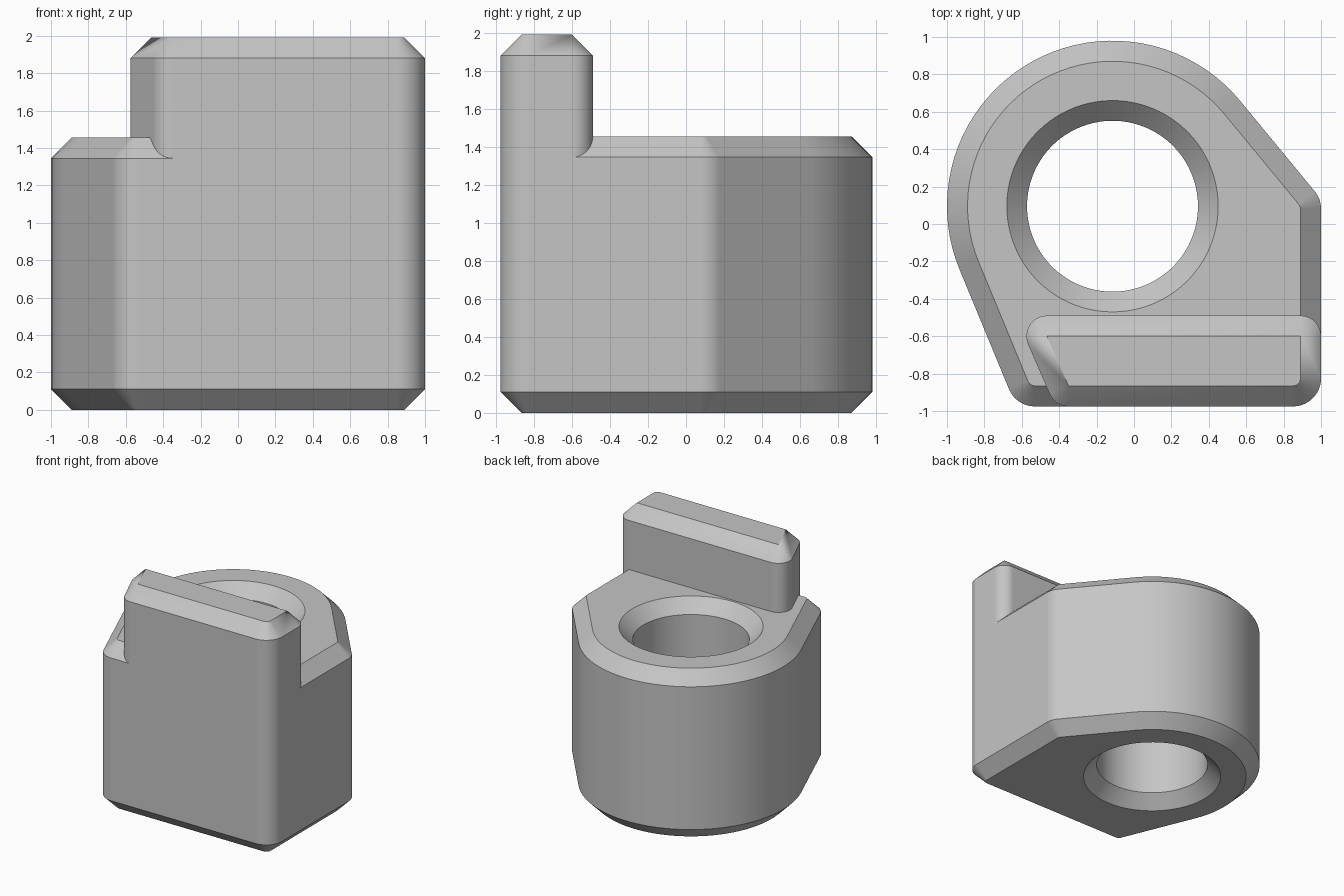
import bpy, bmesh
from math import acos, atan2, ceil, cos, sin, pi, radians
from mathutils import Vector

cube = bpy.data.objects.get("Cube")
if cube:
    bpy.data.objects.remove(cube, do_unlink=True)

CHAMFER = 0.11
BODY_TOP = 1.455
FIN_TOP = 1.99
BORE = Vector((-0.115, 0.095))
FRONT_RIGHT = (0.85, -0.825, 0.15)

grey = bpy.data.materials.new("light grey")
grey.use_nodes = True
grey.diffuse_color = (0.56, 0.56, 0.56, 1)
grey.node_tree.nodes["Principled BSDF"].inputs["Base Color"].default_value = grey.diffuse_color


def rounded_outline(discs):
    """Belt around discs (x, y, radius) listed counter-clockwise: (centre, radius, normal)."""
    count = len(discs)
    tangents = []
    for i, (x, y, r) in enumerate(discs):
        nx, ny, nr = discs[(i + 1) % count]
        step = Vector((nx - x, ny - y))
        tangents.append(atan2(step.y, step.x) - acos((r - nr) / step.length))
    outline = []
    for i, (x, y, r) in enumerate(discs):
        start = tangents[i - 1]
        sweep = (tangents[i] - start) % (2 * pi)
        parts = ceil(sweep / radians(4))
        for k in range(parts + 1):
            a = start + sweep * k / parts
            outline.append((Vector((x, y)), r, Vector((cos(a), sin(a)))))
    return outline


def inset_ring(outline, inset, z):
    return [(*(c + n * (r - inset)), z) for c, r, n in outline]


def bore_ring(outline, radius, z):
    return [(*(BORE + n * radius), z) for c, r, n in outline]


def loft(name, rings, closed):
    """Skin the rings; either join last to first, or cap both ends."""
    bm = bmesh.new()
    loops = [[bm.verts.new(p) for p in ring] for ring in rings]
    size = len(loops[0])
    pairs = list(zip(loops, loops[1:]))
    if closed:
        pairs.append((loops[-1], loops[0]))
    else:
        bm.faces.new(loops[0][::-1])
        bm.faces.new(loops[-1])
    for low, high in pairs:
        for i in range(size):
            j = (i + 1) % size
            bm.faces.new((low[i], low[j], high[j], high[i]))
    bmesh.ops.remove_doubles(bm, verts=bm.verts[:], dist=1e-5)
    bmesh.ops.recalc_face_normals(bm, faces=bm.faces[:])
    mesh = bpy.data.meshes.new(name)
    bm.to_mesh(mesh)
    bm.free()
    mesh.materials.append(grey)
    obj = bpy.data.objects.new(name, mesh)
    bpy.context.collection.objects.link(obj)
    return obj


# Body: chamfered outline with a countersunk through bore
body_line = rounded_outline([
    (-0.53, -0.825, 0.15), FRONT_RIGHT, (0.85, 0.08, 0.15), (BORE.x, BORE.y, 0.885)])
SHOULDER = BODY_TOP - CHAMFER
body = loft("bored_body", [
    inset_ring(body_line, CHAMFER, 0),
    inset_ring(body_line, 0, CHAMFER),
    inset_ring(body_line, 0, SHOULDER),
    inset_ring(body_line, CHAMFER, BODY_TOP),
    bore_ring(body_line, 0.565, BODY_TOP),
    bore_ring(body_line, 0.457, SHOULDER),
    bore_ring(body_line, 0.457, CHAMFER),
    bore_ring(body_line, 0.565, 0)], closed=True)

# Upright fin, flush with the front and the left side
fin_line = rounded_outline([
    (-0.35, -0.865, 0.11), FRONT_RIGHT, (0.89, -0.6, 0.11), (-0.465, -0.6, 0.11)])
fin = loft("upright_fin", [
    inset_ring(fin_line, 0, SHOULDER),
    inset_ring(fin_line, 0, FIN_TOP - CHAMFER),
    inset_ring(fin_line, CHAMFER, FIN_TOP)], closed=False)

# Merge the fin into the body
union = body.modifiers.new("join_fin", "BOOLEAN")
union.operation = "UNION"
union.solver = "EXACT"
union.object = fin
bpy.ops.object.select_all(action="DESELECT")
bpy.context.view_layer.objects.active = body
body.select_set(True)
bpy.ops.object.modifier_apply(modifier=union.name)
bpy.data.objects.remove(fin, do_unlink=True)

# Smooth curves, crisp chamfers
bpy.ops.object.shade_smooth_by_angle(angle=radians(30))
weighted = body.modifiers.new("even_shading", "WEIGHTED_NORMAL")
weighted.keep_sharp = True
